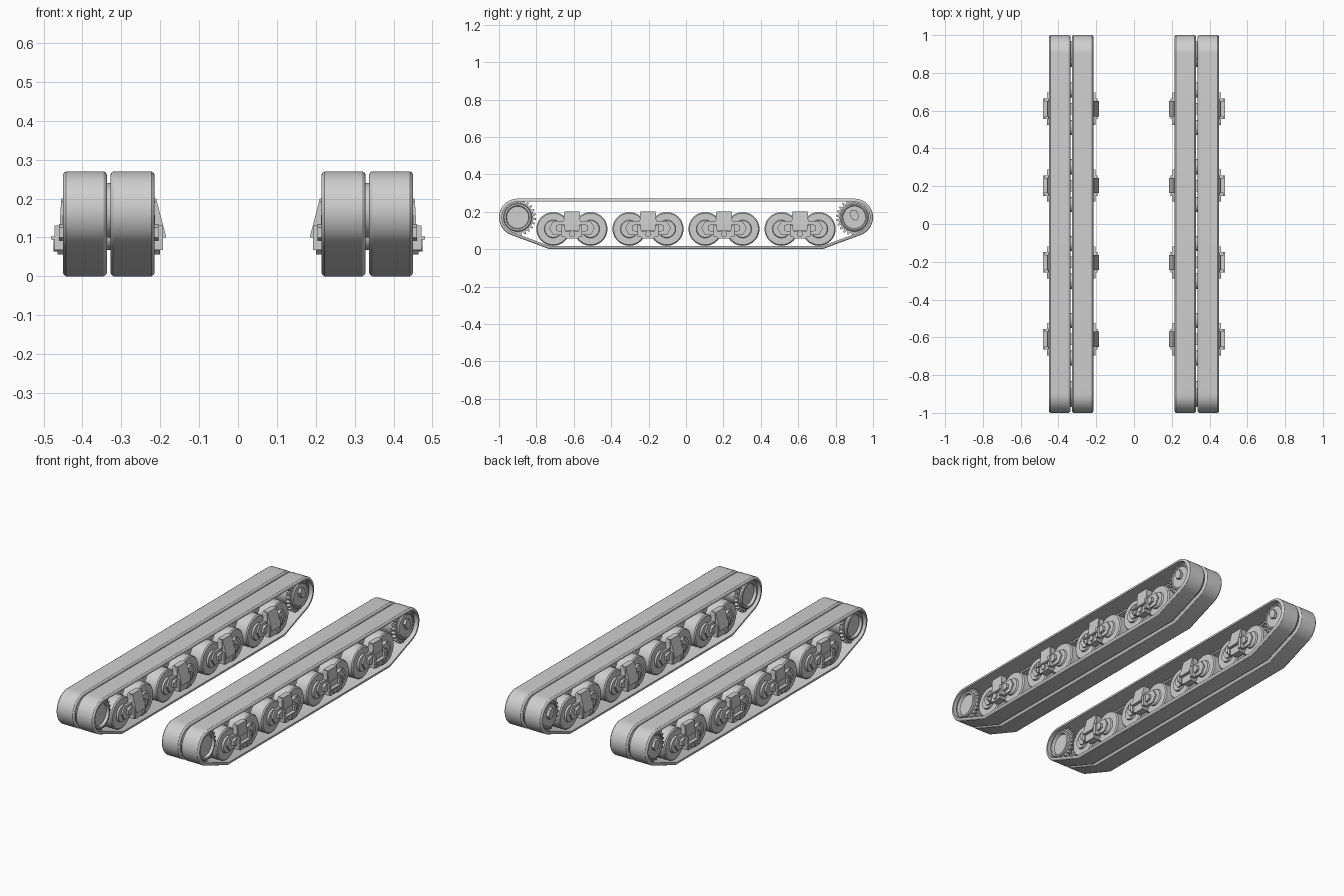
import bpy, bmesh, math
from mathutils import Matrix, Vector

cube = bpy.data.objects.get("Cube")
if cube:
    bpy.data.objects.remove(cube, do_unlink=True)

grey = bpy.data.materials.new("light_grey")
grey.use_nodes = True
grey.diffuse_color = (0.62, 0.62, 0.62, 1)
grey.node_tree.nodes["Principled BSDF"].inputs["Base Color"].default_value = grey.diffuse_color

MID = 0.3325             # centre of one track unit across x
END_Y, END_Z, END_R = 0.9, 0.17, 0.1
FLAT_Y = 0.73            # half length of ground contact
WHEEL_Z, WHEEL_R = 0.108, 0.09
BOGIES = (-0.61, -0.203, 0.203, 0.61)


def finish(name, bm):
    """Turn the bmesh into an object mirrored to the other side."""
    bmesh.ops.recalc_face_normals(bm, faces=bm.faces)
    mesh = bpy.data.meshes.new(name)
    bm.to_mesh(mesh)
    bm.free()
    mesh.materials.append(grey)
    ob = bpy.data.objects.new(name, mesh)
    bpy.context.collection.objects.link(ob)
    bpy.ops.object.select_all(action='DESELECT')
    ob.select_set(True)
    bpy.context.view_layer.objects.active = ob
    bpy.ops.object.shade_smooth_by_angle(angle=math.radians(32))
    mod = ob.modifiers.new("other_side", 'MIRROR')
    mod.use_mirror_merge = False
    return ob


def loft(bm, rings, closed=False):
    """Skin equal rings of points; cap the ends unless closed."""
    rings = [[bm.verts.new(p) for p in ring] for ring in rings]
    n = len(rings[0])
    pairs = list(zip(rings, rings[1:]))
    if closed:
        pairs.append((rings[-1], rings[0]))
    for a, b in pairs:
        for i in range(n):
            j = (i + 1) % n
            bm.faces.new((a[i], a[j], b[j], b[i]))
    if not closed:
        bm.faces.new(rings[0])
        bm.faces.new(rings[-1])


def lathe(bm, y, z, section, n=40):
    """Revolve (x, radius) points about an axis along x."""
    loft(bm, [[(x, y + r * math.cos(2 * math.pi * i / n), z + r * math.sin(2 * math.pi * i / n))
               for i in range(n)] for x, r in section])


def plate(bm, outline, x0, x1):
    """Extrude a (y, z) outline along x."""
    loft(bm, [[(x, y, z) for y, z in outline] for x in (x0, x1)])


def wedge(bm, outline, y0, y1):
    """Extrude an (x, z) outline along y."""
    loft(bm, [[(x, y, z) for x, z in outline] for y in (y0, y1)])


def box(bm, lo, hi):
    plate(bm, [(lo[1], lo[2]), (hi[1], lo[2]), (hi[1], hi[2]), (lo[1], hi[2])], lo[0], hi[0])


def belt_path(d):
    """Side outline of the belt, inset by d."""
    slope = math.radians(20.4)
    half = []
    for i in range(21):
        a = math.pi / 2 - i / 20 * (math.pi - slope)
        half.append((END_Y + (END_R - d) * math.cos(a), END_Z + (END_R - d) * math.sin(a)))
    half.append((FLAT_Y - d * math.tan(slope / 2), d))
    return half + [(-y, z) for y, z in reversed(half)]


# Two belts per unit
bm = bmesh.new()
for x0, x1 in ((0.215, 0.3275), (0.3375, 0.45)):
    section = [(x0, 0.016), (x0, 0.008), (x0 + 0.002, 0.004), (x0 + 0.008, 0),
               (x1 - 0.008, 0), (x1 - 0.002, 0.004), (x1, 0.008), (x1, 0.016)]
    loft(bm, [[(x, y, z) for y, z in belt_path(d)] for x, d in section], closed=True)
finish("track_belts", bm)

# Road wheels with a narrow centre hub
bm = bmesh.new()
for c in BOGIES:
    for y in (c - 0.1, c + 0.1):
        w = [(0.105, 0.03), (0.105, 0.045), (0.095, 0.048), (0.095, 0.084), (0.089, WHEEL_R),
             (0.016, WHEEL_R), (0.012, 0.084), (0.012, 0.04)]
        lathe(bm, y, WHEEL_Z, [(MID - x, r) for x, r in w] + [(MID + x, r) for x, r in reversed(w)])
finish("road_wheels", bm)

# Bogie brackets on both faces of the unit
bm = bmesh.new()
for c in BOGIES:
    for s in (-1, 1):
        def at(d):
            return MID + s * d
        # hexagonal carrier plate
        plate(bm, [(c + y, z) for y, z in ((-0.122, 0.112), (-0.1, 0.15), (0.1, 0.15),
                                           (0.122, 0.112), (0.1, 0.075), (-0.1, 0.075))],
              at(0.1), at(0.114))
        # cross arm with chamfered ends
        plate(bm, [(c + y, z) for y, z in ((-0.085, 0.1), (-0.085, 0.125), (-0.065, 0.135), (0.065, 0.135),
                                           (0.085, 0.125), (0.085, 0.1), (0.065, 0.092), (-0.065, 0.092))],
              at(0.114), at(0.128))
        # upper cover
        out = 0.148 if s < 0 else 0.128
        plate(bm, [(c + y, z) for y, z in ((-0.055, 0.13), (-0.043, 0.16), (-0.043, 0.19), (-0.036, 0.2),
                                           (0.036, 0.2), (0.043, 0.19), (0.043, 0.16), (0.055, 0.13))],
              at(0.09), at(0.119))
        wedge(bm, [(at(0.1), 0.2), (at(0.122), 0.2), (at(out), 0.1), (at(0.1), 0.1)], c - 0.04, c + 0.04)
        # lower block and clamp lugs
        plate(bm, [(c + y, z) for y, z in ((-0.05, 0.098), (0.05, 0.098), (0.05, 0.075),
                                           (0.03, 0.056), (-0.03, 0.056), (-0.05, 0.075))],
              at(0.09), at(0.132))
        for y in (c - 0.046, c + 0.046):
            box(bm, (at(0.11), y - 0.009, 0.068), (at(0.14), y + 0.009, 0.13))
        if s > 0:
            box(bm, (at(0.11), c - 0.055, 0.094), (at(0.148), c + 0.055, 0.102))
            lathe(bm, c, 0.08, [(at(0.11), 0.016), (at(0.142), 0.016)], 12)
    # beam through the unit
    box(bm, (MID - 0.1, c - 0.03, 0.08), (MID + 0.1, c + 0.03, 0.14))
finish("bogie_brackets", bm)

# Toothed rings at both ends
bm = bmesh.new()
TEETH = 24
for y in (-END_Y, END_Y):
    outline = []
    for i in range(TEETH):
        for k, r in ((0, 0.083), (0.3, 0.083), (0.5, 0.098), (0.8, 0.098)):
            a = 2 * math.pi * (i + k) / TEETH
            outline.append((y + r * math.cos(a), END_Z + r * math.sin(a)))
    for s in (-1, 1):
        plate(bm, outline, MID + s * 0.07, MID + s * 0.09)
finish("sprocket_teeth", bm)

# Front idler: open ring with a sunken face
bm = bmesh.new()
ring = [(0.06, 0.02), (0.062, 0.055), (0.1, 0.06), (0.105, 0.063), (0.105, 0.072), (0.1, 0.076), (0.06, 0.076),
        (0.06, 0.07)]
lathe(bm, -END_Y, END_Z, [(MID - x, r) for x, r in ring] + [(MID + x, r) for x, r in reversed(ring)])
finish("front_idler", bm)

# Rear drive drum with a tilted oblong hub
bm = bmesh.new()
drum = [(0.098, 0.06), (0.102, 0.064), (0.102, 0.07), (0.096, 0.076), (0.06, 0.076), (0.06, 0.07)]
lathe(bm, END_Y, END_Z, [(MID - x, r) for x, r in drum] + [(MID + x, r) for x, r in reversed(drum)])
tilt = Matrix.Rotation(math.radians(25), 2)
hub = [tilt @ Vector(p) for p in ((-0.02, 0.018), (0, 0.032), (0.02, 0.018),
                                  (0.02, -0.018), (0, -0.032), (-0.02, -0.018))]
for s in (-1, 1):
    plate(bm, [(END_Y + p.x, END_Z + 0.012 + p.y) for p in hub], MID + s * 0.09, MID + s * 0.114)
finish("rear_drive_drum", bm)
